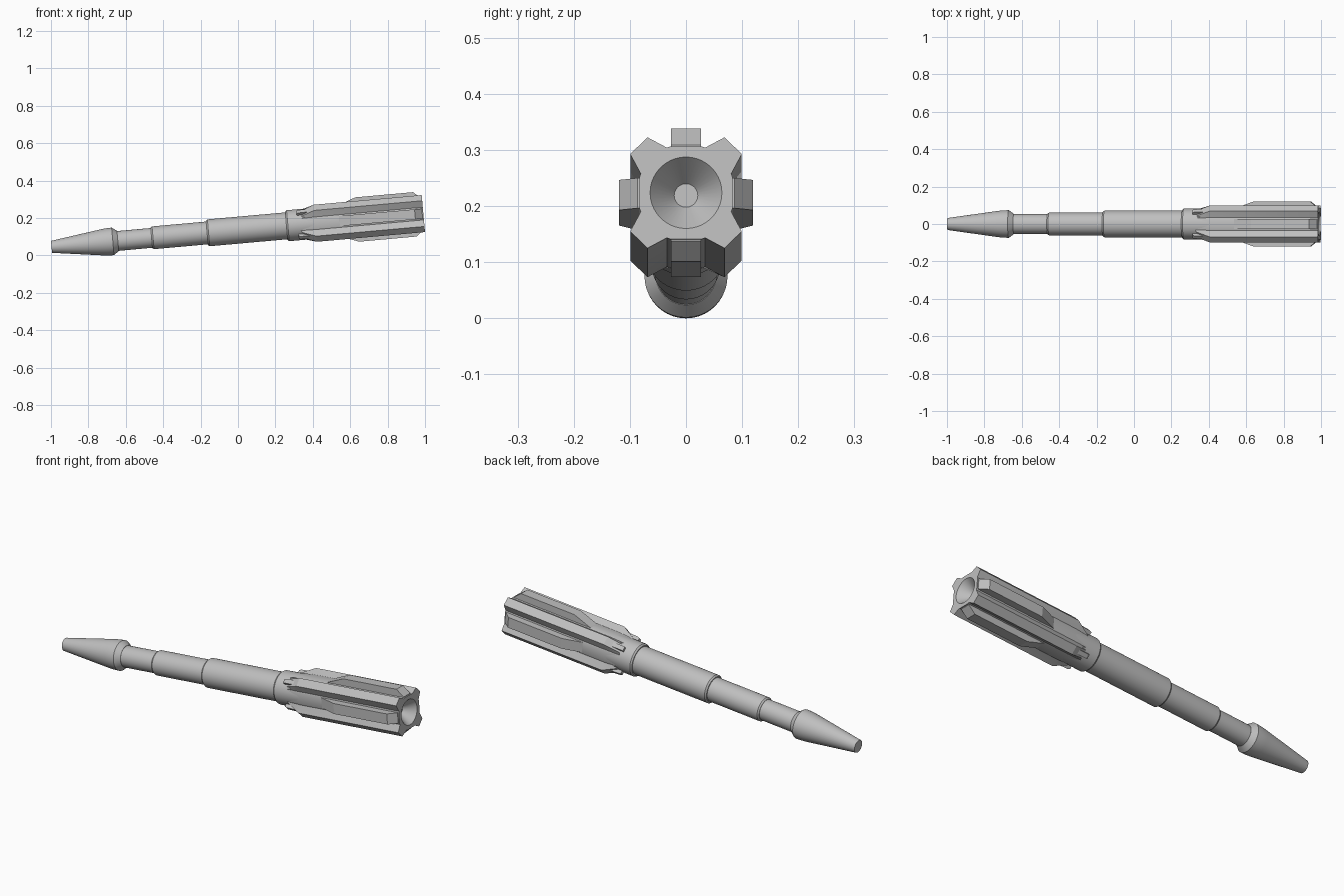
import bpy, bmesh
from math import atan, cos, sin, pi, radians
from mathutils import Matrix, Vector

cube = bpy.data.objects.get("Cube")
if cube:
    bpy.data.objects.remove(cube)

grey = bpy.data.materials.new("plain grey")
grey.use_nodes = True
colour = (0.52, 0.52, 0.52, 1)
grey.diffuse_color = colour
grey.node_tree.nodes["Principled BSDF"].inputs["Base Color"].default_value = colour

# Everything is built along x, then tilted nose-down and lifted onto the ground
TILT = Matrix.Translation((0, 0, 0.135)) @ Matrix.Rotation(-atan(0.0895), 4, 'Y')
SIDES = 40
END = 0.995
CORE = 0.083


def finish(bm, name, smooth=False):
    bmesh.ops.recalc_face_normals(bm, faces=bm.faces)
    bm.transform(TILT)
    mesh = bpy.data.meshes.new(name)
    bm.to_mesh(mesh)
    bm.free()
    mesh.materials.append(grey)
    obj = bpy.data.objects.new(name, mesh)
    bpy.context.collection.objects.link(obj)
    if smooth:
        bpy.ops.object.select_all(action='DESELECT')
        obj.select_set(True)
        bpy.context.view_layer.objects.active = obj
        bpy.ops.object.shade_smooth_by_angle(angle=radians(25))


def add_ring(bm, x, points):
    return [bm.verts.new((x, y, z)) for y, z in points]


def join_rings(bm, a, b):
    n = len(a)
    for i in range(n):
        bm.faces.new((a[i], a[(i + 1) % n], b[(i + 1) % n], b[i]))


def circle(r):
    return [(r * cos(2 * pi * i / SIDES), r * sin(2 * pi * i / SIDES)) for i in range(SIDES)]


def lathe(name, profile):
    bm = bmesh.new()
    rings = [add_ring(bm, x, circle(r)) for x, r in profile]
    for a, b in zip(rings, rings[1:]):
        join_rings(bm, a, b)
    bm.faces.new(rings[0])
    bm.faces.new(rings[-1])
    finish(bm, name, True)


# Turned parts: tapered nose and stepped shaft
lathe("nose", [(-1.001, 0.032), (-0.73, 0.07), (-0.70, 0.073), (-0.672, 0.074), (-0.645, 0.054)])
for name, start, stop, r in (("thin_shaft", -0.66, -0.45, 0.053),
                             ("middle_shaft", -0.464, -0.15, 0.061),
                             ("thick_shaft", -0.166, 0.28, 0.072),
                             ("collar", 0.26, 0.9, CORE)):
    lathe(name, [(start, r - 0.006), (start + 0.008, r), (stop, r)])


# Fluted head: a star section with four flared diagonal ribs
def star(rib_r, rib_w, scale=1):
    points = []
    for k in range(4):
        turn = Matrix.Rotation(k * pi / 2, 2)
        diag = Matrix.Rotation(k * pi / 2 + pi / 4, 2)
        points += [turn @ Vector((CORE, -0.028)), turn @ Vector((CORE, 0.028)),
                   diag @ Vector((0.081, -0.033)), diag @ Vector((rib_r, -rib_w)),
                   diag @ Vector((rib_r, rib_w)), diag @ Vector((0.081, 0.033))]
    return [p * scale for p in points]


bm = bmesh.new()
tail = add_ring(bm, 0.335, star(0.083, 0.0215, 0.94))
full = add_ring(bm, 0.415, star(0.119, 0.0215))
front = add_ring(bm, END, star(0.119, 0.0215))
join_rings(bm, tail, full)
join_rings(bm, full, front)
bm.faces.new(tail)
# Dished opening in the end face
rim = add_ring(bm, END, circle(0.064))
floor = add_ring(bm, END - 0.055, circle(0.021))
join_rings(bm, rim, floor)
bm.faces.new(floor)
edges = []
for loop in (front, rim):
    for i in range(len(loop)):
        edges.append(bm.edges.get((loop[i], loop[(i + 1) % len(loop)])))
bmesh.ops.triangle_fill(bm, use_beauty=True, use_dissolve=False, edges=edges, normal=(1, 0, 0))
finish(bm, "fluted_head", True)


# Flat plates swept from a side profile, repeated around the axis
def plates(name, profile, half_width, offset):
    for k in range(4):
        bm = bmesh.new()
        sides = [[bm.verts.new((x, w, r)) for x, r in profile] for w in (-half_width, half_width)]
        join_rings(bm, *sides)
        for side in sides:
            bm.faces.new(side)
        bm.transform(Matrix.Rotation(k * pi / 2 + offset, 4, 'X'))
        finish(bm, f"{name}_{k + 1}")


plates("fin", [(0.535, 0.078), (0.545, 0.084), (0.64, 0.119), (0.95, 0.119),
               (0.989, 0.086), (0.989, 0.075)], 0.027, 0)
plates("rib_tongue", [(0.32, 0.07), (0.32, 0.096), (0.33, 0.1), (0.43, 0.104), (0.43, 0.07)],
       0.011, pi / 4)
